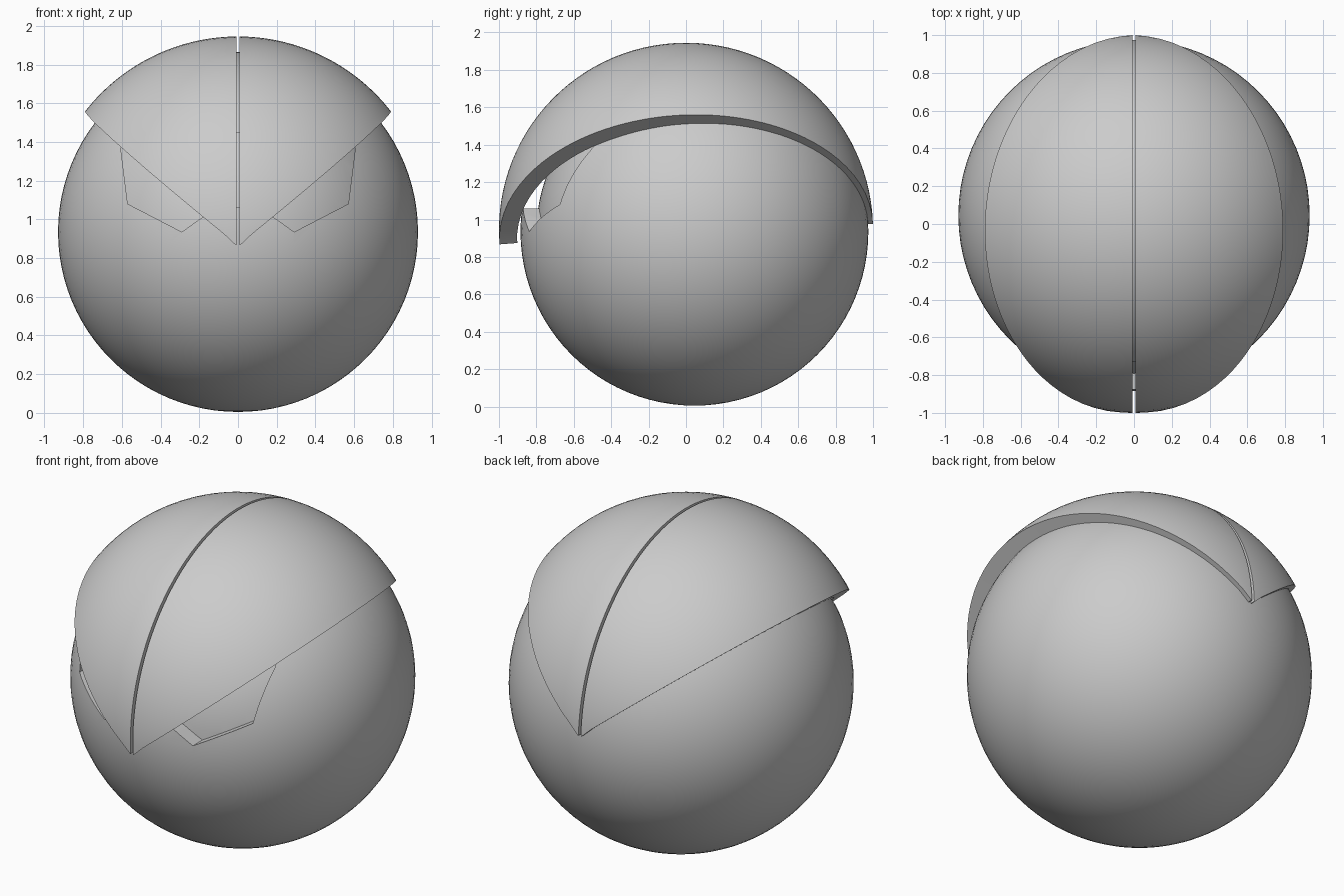
import bpy, bmesh
from math import sin, cos, pi, atan2, acos, hypot, radians

if "Cube" in bpy.data.objects:
    bpy.data.objects.remove(bpy.data.objects["Cube"])

BALL_C = (0, 0.045, 0.935)
SHELL_C = (0, 0, 0.945)


def mesh_object(name, verts, faces):
    me = bpy.data.meshes.new(name)
    me.from_pydata(verts, [], faces)
    bm = bmesh.new()
    bm.from_mesh(me)
    bmesh.ops.remove_doubles(bm, verts=bm.verts, dist=1e-4)
    bmesh.ops.recalc_face_normals(bm, faces=bm.faces)
    bm.to_mesh(me)
    bm.free()
    ob = bpy.data.objects.new(name, me)
    bpy.context.collection.objects.link(ob)
    return ob


def sphere(name, r):
    bpy.ops.mesh.primitive_uv_sphere_add(segments=80, ring_count=48, radius=r, location=BALL_C)
    ob = bpy.context.object
    ob.name = name
    return ob


def activate(ob):
    bpy.ops.object.select_all(action='DESELECT')
    ob.select_set(True)
    bpy.context.view_layer.objects.active = ob


def subtract(ob, cutter):
    m = ob.modifiers.new("cut", 'BOOLEAN')
    m.operation = 'DIFFERENCE'
    m.solver = 'EXACT'
    m.object = cutter
    activate(ob)
    bpy.ops.object.modifier_apply(modifier=m.name)
    bpy.data.objects.remove(cutter)


def smooth(ob, angle=30):
    activate(ob)
    bpy.ops.object.shade_smooth_by_angle(angle=radians(angle))


# Ball body with the eye recess carved to a smaller concentric sphere
body = sphere("ball_body", 0.93)
half = [(0.1, 1.06), (0.2, 1.0), (0.29, 0.935), (0.57, 1.08), (0.605, 1.36), (0.6, 1.45)]
outline = half + [(-x, z) for x, z in reversed(half)]
n = len(outline)
verts = [(x, y, z) for y in (-1.3, -0.2) for x, z in outline]
faces = [list(range(n)), list(range(n, 2 * n))]
faces += [[i, (i + 1) % n, n + (i + 1) % n, n + i] for i in range(n)]
recess = mesh_object("eye_recess", verts, faces)
subtract(recess, sphere("recess_floor", 0.845))
subtract(body, recess)
smooth(body)

# Two thick shell panels split by a seam, each ending on a slanted edge
SLOPE, TILT, DROP, GAP = 0.81, 0.055, -0.025, 0.008
NU, NV = 56, 20
PHI0, PHI1 = -0.078, pi - 0.032


def edge_angle(phi):
    a = sin(phi) + TILT * cos(phi)
    d = acos(DROP / hypot(a, SLOPE)) - atan2(SLOPE, a)
    return max(d, GAP + 0.004)


def panel(name, side):
    verts, faces = [], []
    for r in (1.0, 0.905):
        for i in range(NU + 1):
            phi = PHI0 + (PHI1 - PHI0) * i / NU
            end = edge_angle(phi)
            for j in range(NV + 1):
                a = GAP + (end - GAP) * j / NV
                verts.append((side * r * sin(a),
                              -r * cos(a) * cos(phi),
                              SHELL_C[2] + r * cos(a) * sin(phi)))
    w = NV + 1
    layer = (NU + 1) * w
    for i in range(NU):
        for j in range(NV):
            q = [i * w + j, i * w + j + 1, (i + 1) * w + j + 1, (i + 1) * w + j]
            faces += [q, [k + layer for k in reversed(q)]]
    ring = [i * w for i in range(NU)] + [NU * w + j for j in range(NV)]
    ring += [i * w + NV for i in range(NU, 0, -1)] + list(range(NV, 0, -1))
    for k, p in enumerate(ring):
        q = ring[(k + 1) % len(ring)]
        faces.append([p, q, q + layer, p + layer])
    smooth(mesh_object(name, verts, faces))


panel("right_shell_panel", 1)
panel("left_shell_panel", -1)
